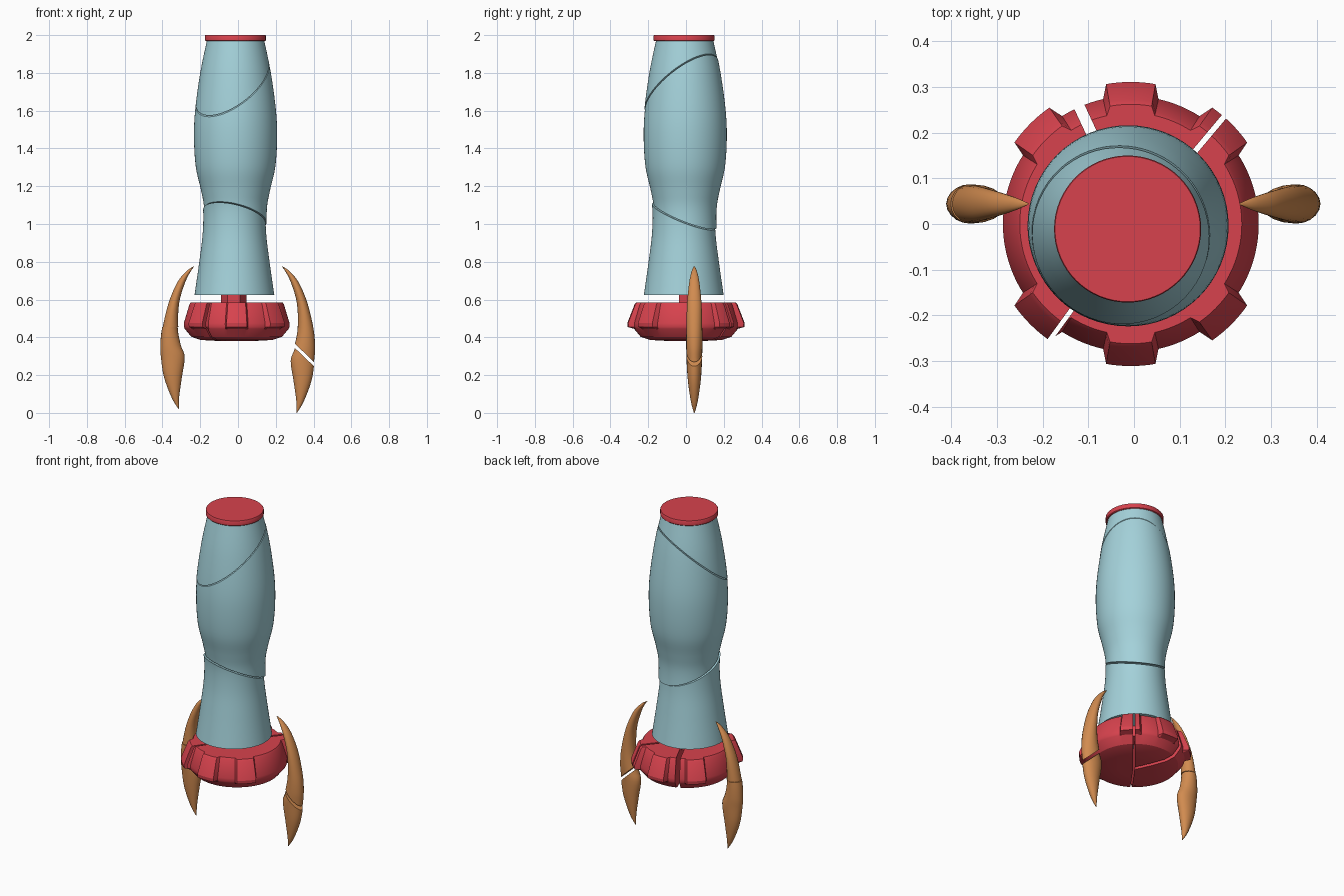
import bpy, bmesh, math
from mathutils import Vector

if "Cube" in bpy.data.objects:
    bpy.data.objects.remove(bpy.data.objects["Cube"], do_unlink=True)


def material(name, rgb):
    m = bpy.data.materials.new(name)
    m.use_nodes = True
    m.diffuse_color = (*rgb, 1)
    m.node_tree.nodes["Principled BSDF"].inputs["Base Color"].default_value = (*rgb, 1)
    return m


BLUE = material("pale blue", (0.37, 0.64, 0.70))
RED = material("red", (0.68, 0.055, 0.075))
ORANGE = material("orange", (0.64, 0.26, 0.08))


def spline(rows, steps):
    """Smooth a list of rows with a Catmull-Rom curve."""
    rows = [Vector(r) for r in rows]
    out = []
    for i in range(len(rows) - 1):
        a, b, c, d = (rows[min(max(i + k, 0), len(rows) - 1)] for k in (-1, 0, 1, 2))
        for s in range(steps):
            t = s / steps
            out.append(b + (c - a) * t / 2 + (a - b * 2.5 + c * 2 - d / 2) * t ** 2
                       + (b * 1.5 - c * 1.5 + d / 2 - a / 2) * t ** 3)
    return out + [rows[-1]]


def loft(name, rings, mat, cuts=(), shift=(0, 0, 0), angle=35):
    """Skin closed rings, cap the ends, then keep the part behind every cut plane."""
    bm = bmesh.new()
    loops = [[bm.verts.new(p) for p in ring] for ring in rings]
    n = len(loops[0])
    for lo, hi in zip(loops, loops[1:]):
        for i in range(n):
            j = (i + 1) % n
            bm.faces.new((lo[i], lo[j], hi[j], hi[i]))
    bm.faces.new(loops[0][::-1])
    bm.faces.new(loops[-1])
    for point, normal in cuts:
        bmesh.ops.bisect_plane(bm, geom=bm.verts[:] + bm.edges[:] + bm.faces[:],
                               plane_co=point, plane_no=normal, clear_outer=True)
        bmesh.ops.holes_fill(bm, edges=[e for e in bm.edges if e.is_boundary])
    bmesh.ops.recalc_face_normals(bm, faces=bm.faces[:])
    bmesh.ops.translate(bm, verts=bm.verts[:], vec=shift)
    mesh = bpy.data.meshes.new(name)
    bm.to_mesh(mesh)
    bm.free()
    mesh.materials.append(mat)
    obj = bpy.data.objects.new(name, mesh)
    bpy.context.collection.objects.link(obj)
    bpy.ops.object.select_all(action="DESELECT")
    obj.select_set(True)
    bpy.context.view_layer.objects.active = obj
    bpy.ops.object.shade_smooth_by_angle(angle=math.radians(angle))
    return obj


def circle(x, y, z, r, n=64):
    return [(x + r * math.cos(math.tau * i / n), y + r * math.sin(math.tau * i / n), z)
            for i in range(n)]


def split(point, normal, gap):
    """Two cut planes either side of a crack: one for the part below, one for above."""
    point, normal = Vector(point), Vector(normal).normalized()
    return (point - normal * gap / 2, normal), (point + normal * gap / 2, -normal)


# Hull: one turned profile broken along two slanted cracks
profile = spline([(0.625, 0.211), (0.8, 0.186), (0.95, 0.168), (1.08, 0.166), (1.18, 0.183),
                  (1.3, 0.21), (1.45, 0.22), (1.6, 0.214), (1.8, 0.187), (1.97, 0.152)], 5)
hull = [circle(-0.013, -0.004, z, r) for z, r in profile]
below_waist, above_waist = split((0, 0, 1.038), (0.21, 0.38, 1), 0.004)
below_top, above_top = split((0, 0, 1.765), (-0.55, -0.65, 1), 0.005)
loft("hull_lower", hull, BLUE, [below_waist], (-0.006, -0.008, 0))
loft("hull_middle", hull, BLUE, [above_waist, below_top])
loft("hull_upper", hull, BLUE, [above_top], (0, -0.003, 0))

# Top cap
loft("top_cap", [circle(-0.014, -0.011, z, r) for z, r in
                 ((1.968, 0.157), (1.972, 0.161), (1.997, 0.161), (2.0, 0.159))], RED)

# Hub between hull and thruster
loft("thruster_hub", [circle(-0.022, 0.02, z, 0.067, 6) for z in (0.56, 0.624)], RED)

# Thruster: ring with raised blocks, none where the fins sit
STEPS = 144


def thruster_ring(z, plain, raised):
    ring = []
    for i in range(STEPS):
        deg = 360 * i / STEPS
        nearest = round(deg / 45) * 45
        block = abs(deg - nearest) < 11 and nearest % 180 != 0
        r = raised if block else plain
        a = math.radians(deg)
        ring.append((-0.007 + r * math.cos(a), r * math.sin(a), z))
    return ring


thruster = [thruster_ring(*row) for row in
            ((0.381, 0.1, 0.1), (0.386, 0.19, 0.19), (0.403, 0.24, 0.24),
             (0.445, 0.275, 0.275), (0.455, 0.279, 0.309), (0.475, 0.28, 0.311),
             (0.575, 0.25, 0.272), (0.585, 0.243, 0.262), (0.585, 0.12, 0.12))]

# Three wedges separated by radial cracks (degrees, gap)
cracks = [(50, 0.012), (115, 0.024), (234, 0.01)]


def side(deg):
    a = math.radians(deg)
    return Vector((-math.sin(a), math.cos(a), 0))


for k in range(3):
    (start, g1), (end, g2) = cracks[k], cracks[(k + 1) % 3]
    n1, n2 = side(start), side(end)
    loft("thruster_wedge_%d" % (k + 1), thruster, RED,
         [(n1 * g1 / 2, -n1), (-n2 * g2 / 2, n2)], angle=25)

# Fins: height, inner edge, outer edge, half thickness
fin_rows = spline([(0.02, 0.309, 0.312, 0.002), (0.08, 0.309, 0.348, 0.018),
                   (0.19, 0.294, 0.389, 0.034), (0.295, 0.279, 0.405, 0.041),
                   (0.36, 0.3, 0.408, 0.043), (0.45, 0.316, 0.399, 0.042),
                   (0.58, 0.312, 0.368, 0.038), (0.69, 0.28, 0.322, 0.027),
                   (0.75, 0.25, 0.273, 0.014), (0.776, 0.231, 0.234, 0.002)], 4)


def fin_ring(sign, z, inner, outer, thick, n=20):
    mid, half = (inner + outer) / 2, (outer - inner) / 2
    return [(sign * (mid + half * math.cos(math.tau * i / n)),
             0.044 + thick * math.sin(math.tau * i / n), z) for i in range(n)]


fins = (("right", -1, (0, 0, 0.455), (0, 0, 1), (-0.003, 0, 0)),
        ("left", 1, (0.348, 0, 0.32), (0.69, 0, 0.72), (0, 0, -0.02)))
for label, sign, point, normal, shift in fins:
    rings = [fin_ring(sign, *row) for row in fin_rows]
    lower, upper = split(point, normal, 0.002)
    loft(label + "_fin_lower", rings, ORANGE, [lower], shift)
    loft(label + "_fin_upper", rings, ORANGE, [upper])
